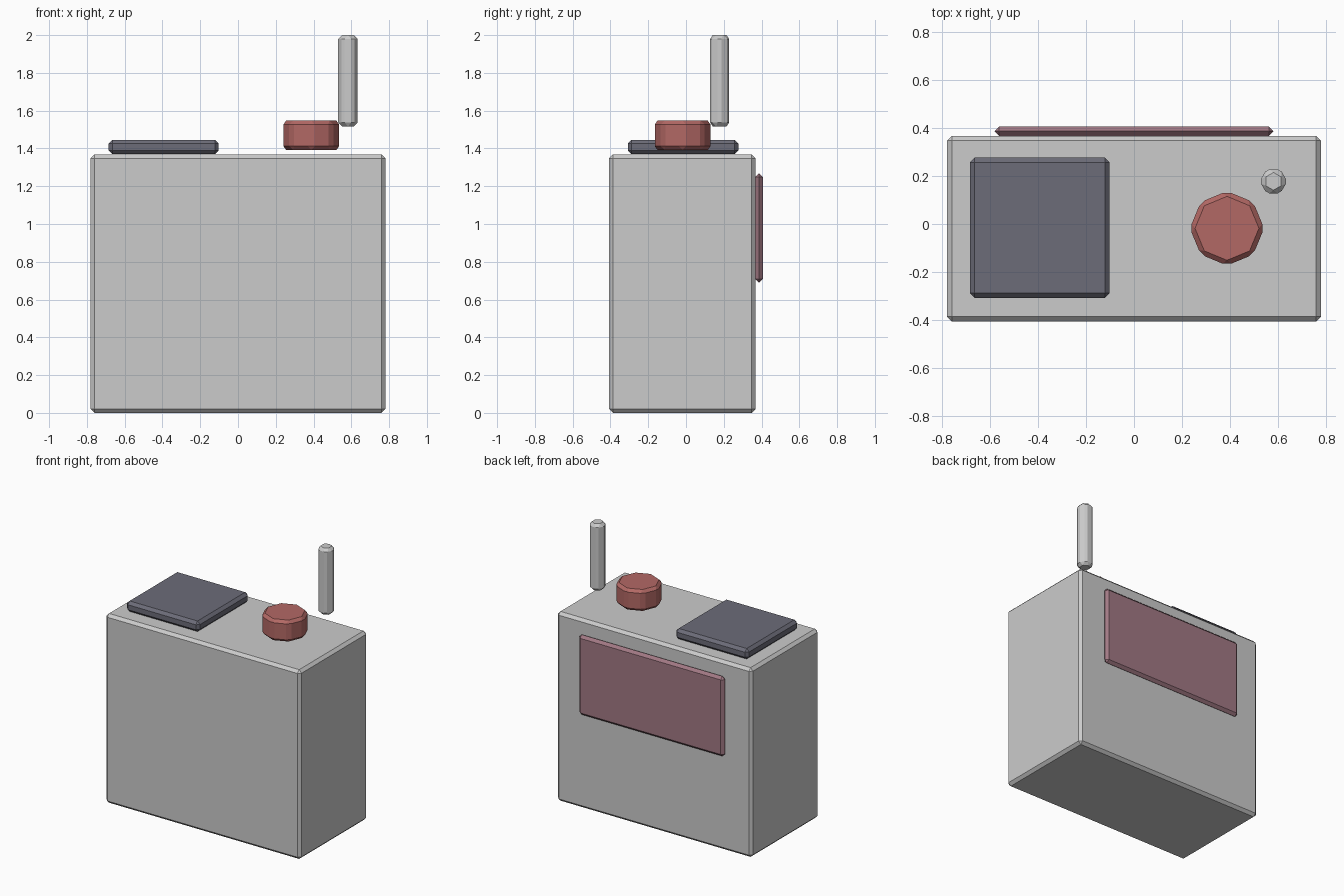
import bpy

if "Cube" in bpy.data.objects:
    bpy.data.objects.remove(bpy.data.objects["Cube"])

BEVEL = 0.02


def finish(obj, name, color=None, width=BEVEL):
    """Name the part, chamfer its edges and colour it."""
    obj.name = name
    bpy.ops.object.transform_apply(location=False, rotation=False, scale=True)
    mod = obj.modifiers.new("chamfer", 'BEVEL')
    mod.width = width
    mod.segments = 1
    mod.limit_method = 'ANGLE'
    if color:
        mat = bpy.data.materials.new(name)
        mat.diffuse_color = (*color, 1)
        mat.use_nodes = True
        mat.node_tree.nodes["Principled BSDF"].inputs["Base Color"].default_value = mat.diffuse_color
        obj.data.materials.append(mat)
    return obj


def box(name, lo, hi, color=None, width=BEVEL):
    center = [(a + b) / 2 for a, b in zip(lo, hi)]
    bpy.ops.mesh.primitive_cube_add(size=1, location=center)
    obj = bpy.context.object
    obj.scale = [b - a for a, b in zip(lo, hi)]
    return finish(obj, name, color, width)


def prism(name, sides, radius, xy, z0, z1, color=None):
    bpy.ops.mesh.primitive_cylinder_add(vertices=sides, radius=radius, depth=z1 - z0,
                                        location=(*xy, (z0 + z1) / 2))
    return finish(bpy.context.object, name, color)


# main housing
box("housing", (-0.78, -0.407, 0), (0.78, 0.368, 1.368))

# dark square hatch on top
box("top_hatch", (-0.685, -0.308, 1.37), (-0.102, 0.277, 1.446), (0.15, 0.15, 0.19))

# thin panel on the back
box("back_panel", (-0.582, 0.367, 0.69), (0.582, 0.407, 1.268), (0.36, 0.19, 0.23), 0.0195)

# octagonal cap, hovering just above the top
prism("filler_cap", 8, 0.155, (0.388, -0.018), 1.392, 1.547, (0.45, 0.14, 0.13))

# hexagonal upright pipe, also floating
prism("upright_pipe", 6, 0.06, (0.582, 0.178), 1.517, 2.0)
